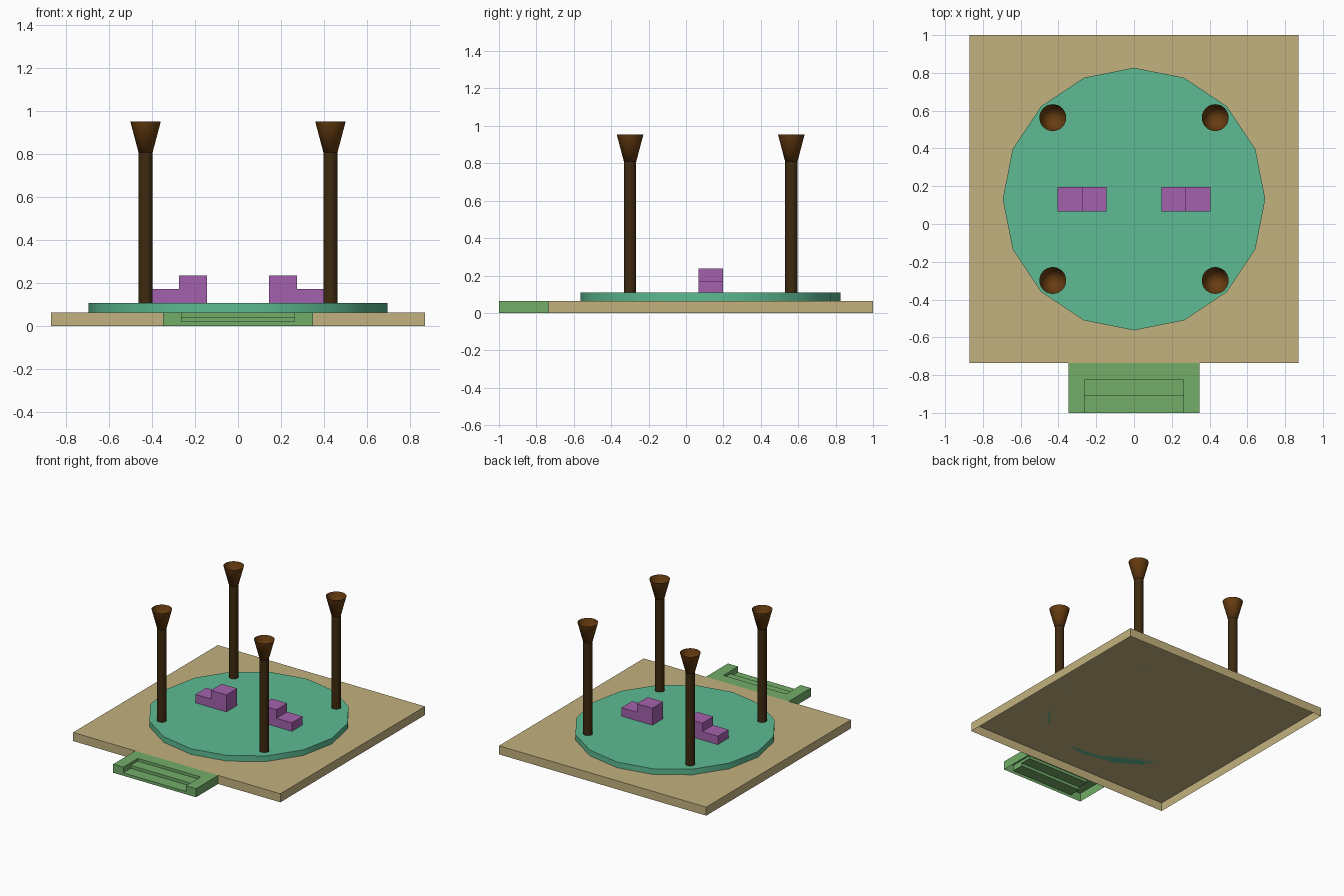
import bpy
import bmesh
import math

if "Cube" in bpy.data.objects:
    bpy.data.objects.remove(bpy.data.objects["Cube"], do_unlink=True)


def make_material(name, r, g, b):
    """Flat material from 0-255 display values."""
    def lin(c):
        c /= 255
        return c / 12.92 if c <= 0.04045 else ((c + 0.055) / 1.055) ** 2.4
    col = (lin(r), lin(g), lin(b), 1)
    mat = bpy.data.materials.new(name)
    mat.diffuse_color = col
    mat.use_nodes = True
    bsdf = next(n for n in mat.node_tree.nodes if n.type == 'BSDF_PRINCIPLED')
    bsdf.inputs["Base Color"].default_value = col
    return mat


SAND = make_material("sand", 195, 178, 127)
TEAL = make_material("teal", 93, 187, 147)
GREEN = make_material("leaf green", 114, 172, 104)
PURPLE = make_material("purple", 164, 97, 173)
DARK_WOOD = make_material("dark wood", 62, 42, 16)
BROWN = make_material("brown", 104, 61, 17)


def terrace(name, xs, ys, heights, floor, mat, back=True):
    """Open-bottomed stepped shell; heights[j][i] is the top of cell (i, j)."""
    bm = bmesh.new()
    nx, ny = len(xs) - 1, len(ys) - 1

    def quad(pts, flip=False):
        bm.faces.new([bm.verts.new(p) for p in (pts[::-1] if flip else pts)])

    def top(i, j):
        return heights[j][i] if 0 <= i < nx and 0 <= j < ny else floor

    for j in range(ny):
        for i in range(nx):
            a, b, c, d, h = xs[i], xs[i + 1], ys[j], ys[j + 1], top(i, j)
            quad([(a, c, h), (b, c, h), (b, d, h), (a, d, h)])
    # Upright walls wherever neighbouring heights differ
    for j in range(ny):
        for i in range(nx + 1):
            p, q, x = top(i - 1, j), top(i, j), xs[i]
            lo, hi = min(p, q), max(p, q)
            if hi > lo:
                quad([(x, ys[j], lo), (x, ys[j + 1], lo),
                      (x, ys[j + 1], hi), (x, ys[j], hi)], q > p)
    for i in range(nx):
        for j in range(ny + 1 if back else ny):
            p, q, y = top(i, j - 1), top(i, j), ys[j]
            lo, hi = min(p, q), max(p, q)
            if hi > lo:
                quad([(xs[i + 1], y, lo), (xs[i], y, lo),
                      (xs[i], y, hi), (xs[i + 1], y, hi)], q > p)
    bmesh.ops.remove_doubles(bm, verts=bm.verts, dist=1e-5)
    bmesh.ops.dissolve_limit(bm, angle_limit=0.01, verts=bm.verts, edges=bm.edges)
    me = bpy.data.meshes.new(name)
    bm.to_mesh(me)
    bm.free()
    me.materials.append(mat)
    ob = bpy.data.objects.new(name, me)
    bpy.context.collection.objects.link(ob)
    return ob


def cone(name, x, y, z0, z1, r0, r1, sides, mat, fill='NOTHING'):
    """Round part between two heights, smooth shaded."""
    bpy.ops.mesh.primitive_cone_add(
        vertices=sides, radius1=r0, radius2=r1, depth=z1 - z0,
        end_fill_type=fill, location=(x, y, (z0 + z1) / 2))
    ob = bpy.context.object
    ob.name = name
    ob.data.materials.append(mat)
    bpy.ops.object.shade_smooth_by_angle(angle=math.radians(30))
    return ob


BASE_TOP, DISC_TOP, MID_Y = 0.065, 0.108, 0.132

# Square base, hollow underneath
terrace("base", [-0.87, 0.87], [-0.735, 1.0], [[BASE_TOP]], 0, SAND)

# Entrance stairs between two side blocks
T = BASE_TOP
terrace("entrance_stairs", [-0.348, -0.263, 0.263, 0.348],
        [-1.0, -0.91, -0.825, -0.735],
        [[T, 0.022, T], [T, 0.044, T], [T, T, T]], 0, GREEN, back=False)

# Sixteen-sided floor
cone("round_floor", 0, MID_Y, BASE_TOP, DISC_TOP, 0.695, 0.695, 16, TEAL, 'NGON')

# Mirrored stepped seats, tall end towards the middle
LOW, HIGH = 0.172, 0.237
for side, xs, tops in (("left", [0.145, 0.275, 0.405], [HIGH, LOW]),
                       ("right", [-0.405, -0.275, -0.145], [LOW, HIGH])):
    terrace(side + "_stepped_seat", xs, [0.067, 0.197], [tops], DISC_TOP, PURPLE)

# Four posts, each topped by an open funnel whose tip sits inside the post
for side, x in (("left", 0.43), ("right", -0.43)):
    for end, y in (("front", MID_Y - 0.431), ("back", MID_Y + 0.431)):
        tag = end + "_" + side
        cone(tag + "_post", x, y, DISC_TOP, 0.809, 0.033, 0.033, 32, DARK_WOOD)
        cone(tag + "_funnel", x, y, 0.684, 0.953, 0, 0.071, 32, BROWN)
